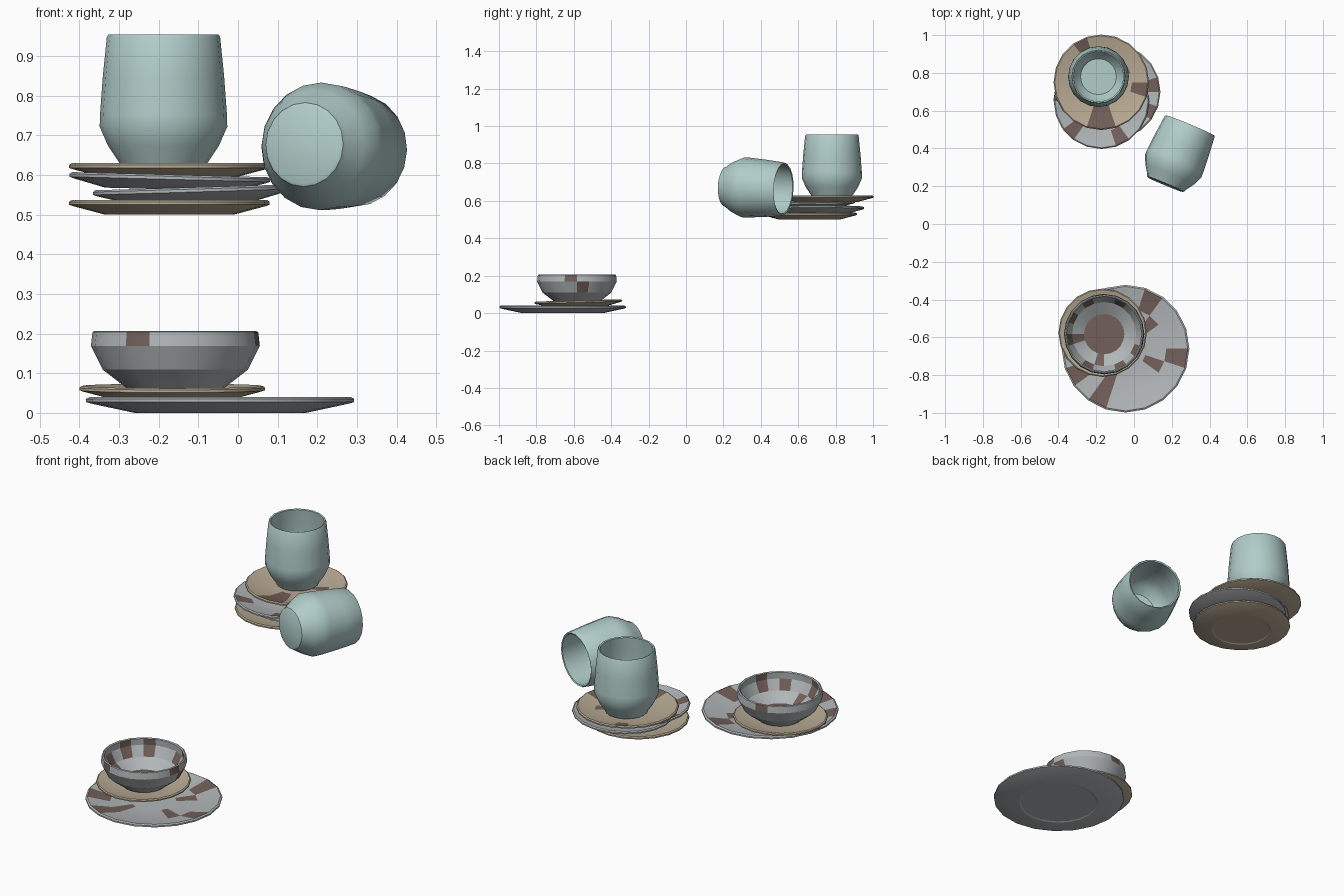
import bpy, bmesh
from math import cos, sin, pi, radians, atan2
from mathutils import Matrix, Vector, Euler

if "Cube" in bpy.data.objects:
    bpy.data.objects.remove(bpy.data.objects["Cube"])

SEGS = 20  # sides of every lathed piece


def material(name, rgb):
    m = bpy.data.materials.new(name)
    m.diffuse_color = (*rgb, 1)
    m.use_nodes = True
    m.node_tree.nodes["Principled BSDF"].inputs["Base Color"].default_value = m.diffuse_color
    return m


TEAL = material("teal_glaze", (0.44, 0.61, 0.59))
TAN = material("tan_glaze", (0.49, 0.41, 0.30))
GREY = material("grey_glaze", (0.44, 0.47, 0.48))
BROWN = material("brown_patch", (0.17, 0.115, 0.10))


def lathe(name, profile, base, matrix, patches=(), brown_floor=False, angle=30):
    """Revolve (radius, z) points; patches = (band, segment) faces in brown."""
    bm = bmesh.new()
    rings = [[bm.verts.new((r * cos(2 * pi * j / SEGS), r * sin(2 * pi * j / SEGS), z))
              for j in range(SEGS)] for r, z in profile]
    marked = {(b, s % SEGS) for b, s in patches}
    for i in range(len(rings) - 1):
        for j in range(SEGS):
            k = (j + 1) % SEGS
            f = bm.faces.new((rings[i][j], rings[i][k], rings[i + 1][k], rings[i + 1][j]))
            f.material_index = int((i, j) in marked)
    bm.faces.new(rings[0][::-1])
    bm.faces.new(rings[-1]).material_index = int(brown_floor)
    bmesh.ops.recalc_face_normals(bm, faces=bm.faces[:])
    mesh = bpy.data.meshes.new(name)
    bm.to_mesh(mesh)
    bm.free()
    mesh.materials.append(base)
    mesh.materials.append(BROWN)
    ob = bpy.data.objects.new(name, mesh)
    bpy.context.collection.objects.link(ob)
    ob.matrix_world = matrix
    bpy.ops.object.select_all(action='DESELECT')
    ob.select_set(True)
    bpy.context.view_layer.objects.active = ob
    bpy.ops.object.shade_smooth_by_angle(angle=radians(angle))
    return ob


def place(loc, rx=0, ry=0):
    return Matrix.Translation(loc) @ Euler((radians(rx), radians(ry), 0)).to_matrix().to_4x4()


PLATE = [(.58, .08), (.60, 0), (.64, 0), (.96, .58), (1, .68), (1, .88),
         (.975, 1), (.93, .94), (.64, .35), (.33, .35)]


def plate(name, radius, height, mat, loc, rx=0, ry=0, rim=(), floor=()):
    patches = [(b, s) for s in rim for b in (6, 7)] + [(8, s) for s in floor]
    lathe(name, [(r * radius, z * height) for r, z in PLATE], mat,
          place(loc, rx, ry), patches, angle=25)


# lower setting: dinner plate, side plate, bowl
plate("dinner_plate", .338, .04, GREY, (-.045, -.66, 0),
      rim=(3, -1, -7, -9), floor=(2, -2, -7, 8))
plate("side_plate", .234, .034, TAN, (-.166, -.575, .034), rx=1.5)

BOWL = [(.11, 0), (.121, .010), (.183, .058), (.213, .118), (.209, .153),
        (.203, .156), (.197, .152), (.198, .118), (.170, .066), (.107, .025)]
lathe("bowl", BOWL, GREY, place((-.158, -.583, .051)),
      [(3, -7), (3, -1), (2, 0), (3, 5),
       (6, 6), (7, 6), (6, 8), (7, 8), (7, 3), (6, 2), (7, 10), (8, 10),
       (6, -2), (7, -2), (7, -4), (8, -6), (7, -7), (6, -7)],
      brown_floor=True, angle=23)

# upper stack of small plates
R, H = .253, .037
plate("stack_plate_1", R, H, TAN, (-.173, .66, .5))
plate("stack_plate_2", R, H, GREY, (-.112, .70, .532), ry=-1.7, rim=(0, -2, -5))
plate("stack_plate_3", R, H, GREY, (-.173, .65, .564), ry=1.5, rim=(-8, -4, 9, 1))
plate("stack_plate_4", R, H, TAN, (-.173, .75, .593),
      rim=(6, -1, -5, -6), floor=(1, -5, -6))

# cups: one standing on the stack, one lying on its side
CUP = [(.098, 0), (.106, .004), (.112, .018), (.140, .060), (.161, .108),
       (.160, .140), (.153, .235), (.143, .334), (.139, .340), (.132, .337),
       (.142, .235), (.148, .120), (.128, .066), (.095, .030)]
lathe("standing_cup", CUP, TEAL, place((-.188, .78, .614)))

axis = Vector((.128, .307, -.014)).normalized()
lying = Matrix.Translation((.166, .208, .677)) @ axis.to_track_quat('Z', 'Y').to_matrix().to_4x4()
lathe("lying_cup", CUP, TEAL, lying)
